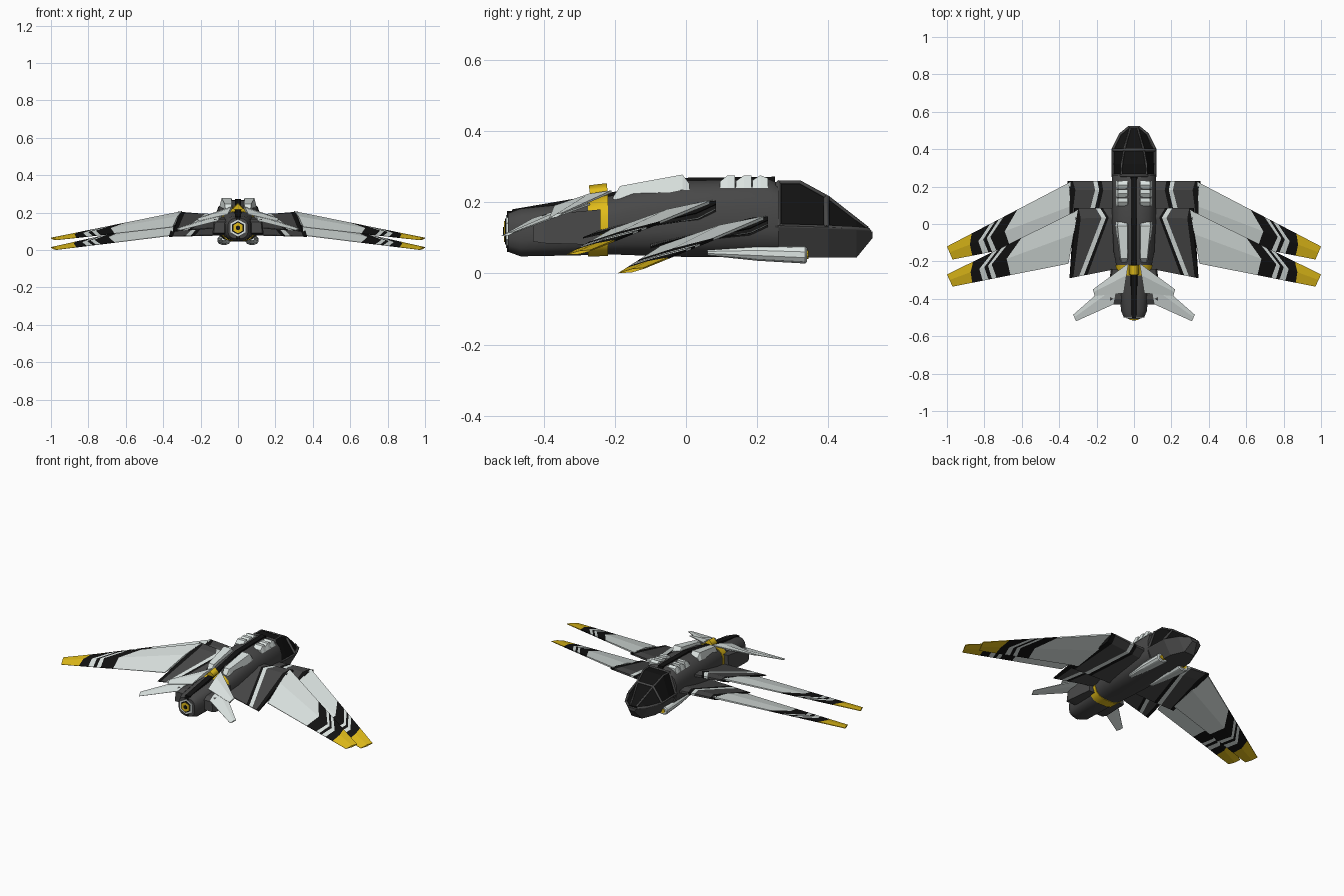
import bpy, bmesh, math
from mathutils import Vector

if "Cube" in bpy.data.objects:
    bpy.data.objects.remove(bpy.data.objects["Cube"])


def material(name, rgb):
    m = bpy.data.materials.new(name)
    m.diffuse_color = (*rgb, 1)
    m.use_nodes = True
    m.node_tree.nodes["Principled BSDF"].inputs["Base Color"].default_value = m.diffuse_color
    return m


DARK = material("dark_grey", (.065, .065, .065))
BLACK = material("black", (.006, .006, .006))
WHITE = material("pale_silver", (.72, .78, .76))
YELLOW = material("yellow", (.75, .5, .01))


def loft(name, rings, mats, mirror=False, smooth=False):
    """Skin equal-length rings; one material per segment, or one for all."""
    if not isinstance(mats, list):
        mats = [mats] * (len(rings) - 1)
    slots = list(dict.fromkeys(mats))
    bm = bmesh.new()
    vs = [[bm.verts.new(p) for p in r] for r in rings]
    n = len(rings[0])
    for i, m in enumerate(mats):
        for j in range(n):
            k = (j + 1) % n
            f = bm.faces.new((vs[i][j], vs[i][k], vs[i + 1][k], vs[i + 1][j]))
            f.material_index = slots.index(m)
    bm.faces.new(vs[0]).material_index = slots.index(mats[0])
    bm.faces.new(vs[-1]).material_index = slots.index(mats[-1])
    bmesh.ops.recalc_face_normals(bm, faces=bm.faces)
    me = bpy.data.meshes.new(name)
    bm.to_mesh(me)
    bm.free()
    for m in slots:
        me.materials.append(m)
    ob = bpy.data.objects.new(name, me)
    bpy.context.collection.objects.link(ob)
    if mirror:
        ob.modifiers.new("mirror", 'MIRROR').use_clip = False
    if smooth:
        bpy.ops.object.select_all(action='DESELECT')
        ob.select_set(True)
        bpy.context.view_layer.objects.active = ob
        bpy.ops.object.shade_smooth_by_angle(angle=math.radians(32))
    return ob


def oval(y, w, zb, zt, n=16, p=.7, x=0):
    """Rounded-box cross-section across the y axis."""
    def sp(c):
        return math.copysign(abs(c) ** p, c)
    a = [2 * math.pi * (i + .5) / n for i in range(n)]
    return [(x + w * sp(math.cos(t)), y, (zb + zt) / 2 + (zt - zb) / 2 * sp(math.sin(t))) for t in a]


def trapezoid(y, wb, wt, zb, zt, x=0):
    return [(x - wb, y, zb), (x + wb, y, zb), (x + wt, y, zt), (x - wt, y, zt)]


def wing(name, li, lo, to, ti, thick, cuts, mats, vm):
    """Panel between four corners; cuts give the span position at leading edge, mid chord, trailing edge."""
    li, lo, to, ti = map(Vector, (li, lo, to, ti))
    rings = []
    for cut in cuts:
        top, bot = [], []
        for u, v, k in zip(cut, (0, vm, 1), (.35, 1, .12)):
            p = li.lerp(lo, u).lerp(ti.lerp(to, u), v)
            h = Vector((0, 0, k * (thick[0] + (thick[1] - thick[0]) * u)))
            top.append(p + h)
            bot.append(p - h)
        rings.append(top + bot[::-1])
    return loft(name, rings, mats, mirror=True)


def beam(name, points, r, mat, mirror=False):
    """Square bar following a path."""
    cu = bpy.data.curves.new(name, 'CURVE')
    cu.dimensions = '3D'
    cu.bevel_depth = r
    cu.bevel_resolution = 0
    cu.use_fill_caps = True
    s = cu.splines.new('POLY')
    s.points.add(len(points) - 1)
    for q, p in zip(s.points, points):
        q.co = (*p, 1)
    cu.materials.append(mat)
    ob = bpy.data.objects.new(name, cu)
    bpy.context.collection.objects.link(ob)
    if mirror:
        ob.modifiers.new("mirror", 'MIRROR')


# Fuselage, lower nose and yellow band
loft("fuselage", [oval(*s) for s in (
    (-.5, .055, .06, .17), (-.465, .07, .047, .183), (-.3, .085, .05, .2), (-.2, .1, .052, .222),
    (-.15, .11, .05, .24), (0, .118, .045, .262), (.23, .12, .045, .268), (.26, .118, .045, .255))],
    DARK, smooth=True)
loft("nose_hull", [trapezoid(*s) for s in (
    (.25, .075, .12, .045, .135), (.4, .07, .12, .045, .13),
    (.48, .035, .08, .045, .124), (.525, .015, .03, .1, .118))], DARK)
loft("yellow_band", [oval(*s) for s in ((-.275, .092, .046, .206), (-.22, .1, .048, .222))], YELLOW, smooth=True)

# Canopy and its frame
base = [(.112, .26, .132), (.112, .4, .128), (.072, .48, .124), (.028, .515, .12)]
roof = [(.068, .26, .256), (.066, .32, .256), (.052, .4, .212), (.02, .51, .126)]
loft("canopy", [trapezoid(*s) for s in (
    (.255, .112, .068, .12, .256), (.32, .112, .066, .12, .256), (.4, .112, .052, .12, .212),
    (.48, .072, .03, .12, .15), (.515, .028, .02, .12, .126))], BLACK)
beam("canopy_rail", base, .008, DARK, True)
beam("canopy_roof_rail", roof, .006, DARK, True)
beam("canopy_arch", [(-.113, .395, .13), (-.053, .395, .215), (.053, .395, .215), (.113, .395, .13)], .009, DARK)
beam("canopy_rear_arch", [(-.113, .26, .13), (-.069, .26, .256), (.069, .26, .256), (.113, .26, .13)], .008, DARK)

# Black spine
loft("spine", [trapezoid(y, .022, .016, z - .05, z) for y, z in (
    (-.49, .18), (-.21, .228), (0, .269), (.25, .272))], BLACK)
beam("spine_marker", [(0, -.27, .222), (0, -.22, .228)], .026, YELLOW)

# Silver back armour: three ribs in front, a long fairing behind
for i in range(3):
    y = .095 + i * .046
    loft(f"back_rib_{i + 1}", [trapezoid(*s, x=.06) for s in (
        (y, .034, .026, .24, .258 + i * .002), (y + .022, .036, .026, .24, .276),
        (y + .043, .036, .024, .24, .276 - .008 * (i == 2)))], WHITE, mirror=True)
loft("back_fairing", [trapezoid(*s) for s in (
    (-.205, .02, .014, .19, .215, .052), (-.185, .024, .018, .2, .246, .053),
    (-.01, .036, .026, .235, .278, .062), (.01, .034, .024, .235, .252, .062))], WHITE, mirror=True)

# Belly pods with yellow front caps
loft("belly_pod", [oval(*s, n=12, p=.85, x=.075) for s in (
    (.06, .014, .05, .068), (.2, .03, .035, .08), (.335, .036, .027, .078), (.34, .03, .032, .073))],
    WHITE, mirror=True, smooth=True)
loft("pod_cap", [oval(y, .02, .04, .065, n=12, p=.85, x=.075) for y in (.338, .345)], YELLOW, mirror=True)

# Wing root panels
E = [(0, 0, 0), (1, 1, 1)]
root_cuts = [E[0], (.36, .22, .62), (.42, .28, .7), (.52, .38, .8), (.9, .84, .92), (1, .95, 1)]
root_mats = [DARK, BLACK, WHITE, DARK, BLACK]
wing("rear_wing_root", (.08, .085, .178), (.32, .085, .2), (.345, -.29, .1), (.09, -.24, .12),
     (.022, .014), root_cuts, root_mats, .15)
front_cuts = [E[0], (.34, .3, .5), (.42, .38, .58), (.5, .46, .68), (.9, .84, .92), (1, .95, 1)]
wing("front_wing_root", (.08, .23, .135), (.355, .23, .155), (.37, -.1, .072), (.09, -.1, .08),
     (.022, .014), front_cuts, root_mats, .15)

# Outer wings with chevron bands and yellow tips
cuts = [E[0], (.43, .54, .5), (.54, .66, .62), (.58, .69, .66), (.61, .72, .69),
        (.65, .76, .74), (.8, .83, .83), E[1]]
bands = [WHITE, BLACK, WHITE, BLACK, WHITE, BLACK, YELLOW]
wing("rear_wing", (.3, .075, .203), (1, -.27, .064), (.97, -.335, .053), (.35, -.212, .122),
     (.014, .005), cuts, bands, .45)
wing("front_wing", (.34, .225, .158), (1, -.12, .014), (.97, -.19, .001), (.35, -.068, .078),
     (.014, .005), cuts, bands, .45)

# Tail fins: inner plate overlapping the outer blade
wing("tail_fin_inner", (.03, -.21, .23), (.22, -.35, .168), (.21, -.385, .155), (.055, -.37, .19),
     (.01, .005), E, WHITE, .4)
wing("tail_fin_outer", (.08, -.27, .195), (.325, -.485, .115), (.31, -.52, .105), (.11, -.43, .155),
     (.008, .004), E, WHITE, .4)

# Engine side blocks and tail nozzle
loft("engine_block", [trapezoid(*s, x=.095) for s in (
    (-.43, .035, .028, .09, .15), (-.4, .042, .034, .085, .165), (-.24, .03, .022, .08, .18))], DARK, mirror=True)
for name, r, y, mat in (("nozzle_ring", .046, -.506, WHITE), ("nozzle_inset", .036, -.509, BLACK),
                        ("nozzle_core", .029, -.512, YELLOW), ("nozzle_hole", .013, -.515, BLACK)):
    loft(name, [oval(t, r, .118 - r, .118 + r, n=6, p=1) for t in (y, -.49)], mat)
loft("tail_slot", [trapezoid(y, .012, .012, .06, .175) for y in (-.503, -.49)], BLACK)
